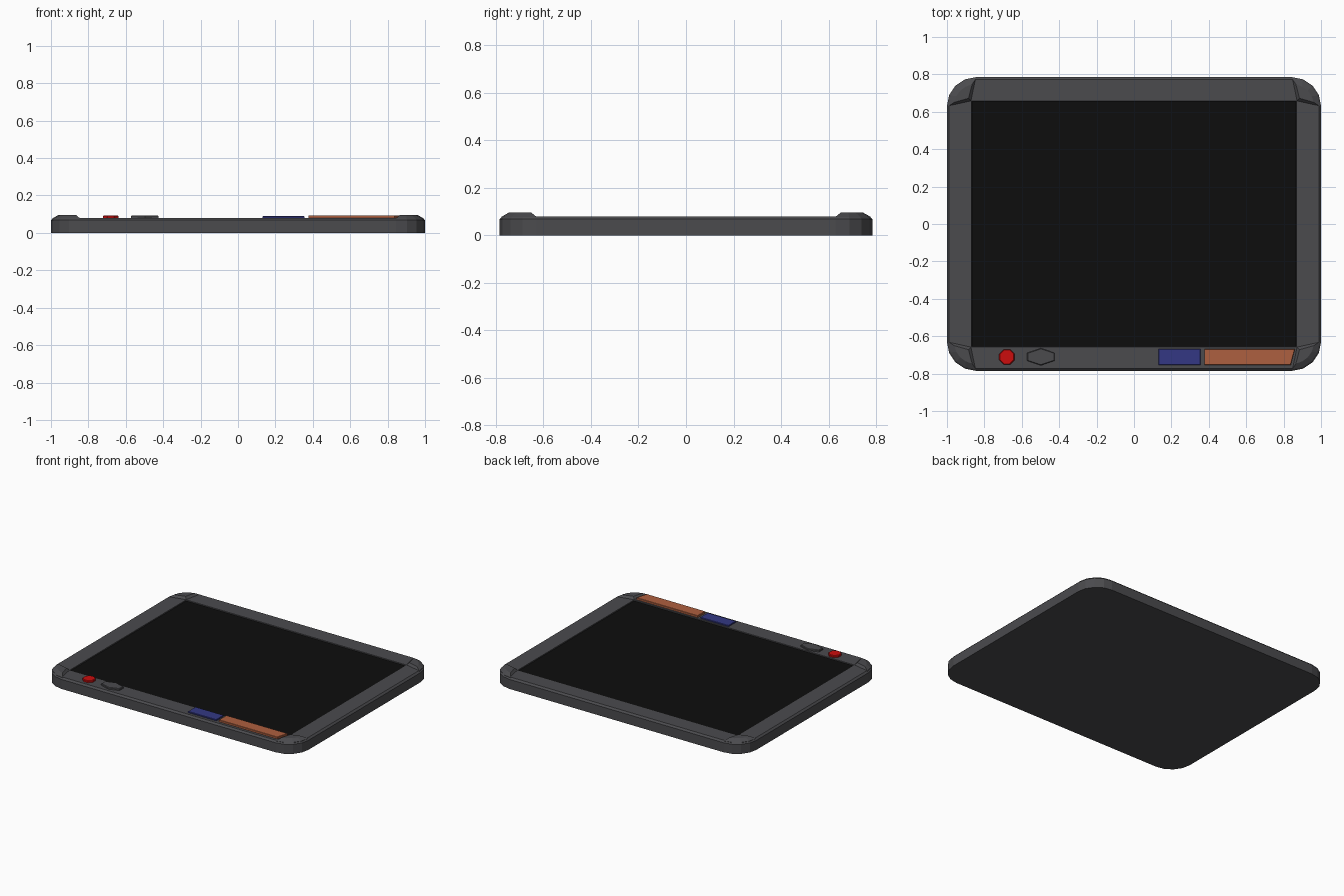
import bpy, bmesh, math

if "Cube" in bpy.data.objects:
    bpy.data.objects.remove(bpy.data.objects["Cube"])


def material(name, r, g, b):
    m = bpy.data.materials.new(name)
    m.diffuse_color = (r, g, b, 1)
    m.use_nodes = True
    m.node_tree.nodes["Principled BSDF"].inputs["Base Color"].default_value = m.diffuse_color
    return m


GREY = material("casing grey", 0.07, 0.07, 0.076)
BLACK = material("screen black", 0.004, 0.004, 0.004)
RED = material("button red", 0.6, 0.004, 0.004)
ORANGE = material("plate orange", 0.42, 0.115, 0.05)
BLUE = material("plate blue", 0.033, 0.039, 0.23)


def loft(name, rings, mat):
    """Skin a stack of equal-length (points, z) rings, capped at both ends."""
    bm = bmesh.new()
    loops = [[bm.verts.new((x, y, z)) for x, y in pts] for pts, z in rings]
    n = len(loops[0])
    for a, b in zip(loops, loops[1:]):
        for i in range(n):
            j = (i + 1) % n
            bm.faces.new((a[i], a[j], b[j], b[i]))
    bm.faces.new(loops[0][::-1])
    bm.faces.new(loops[-1])
    bmesh.ops.remove_doubles(bm, verts=bm.verts, dist=1e-5)
    bmesh.ops.recalc_face_normals(bm, faces=bm.faces)
    me = bpy.data.meshes.new(name)
    bm.to_mesh(me)
    bm.free()
    me.materials.append(mat)
    ob = bpy.data.objects.new(name, me)
    bpy.context.collection.objects.link(ob)
    return ob


def arc(cx, cy, r, a0, a1, n=4):
    angles = [math.radians(a0 + (a1 - a0) * i / n) for i in range(n + 1)]
    return [(cx + r * math.cos(a), cy + r * math.sin(a)) for a in angles]


def rounded(hx, hy, r):
    pts = []
    for k, (sx, sy) in enumerate([(1, 1), (-1, 1), (-1, -1), (1, -1)]):
        pts += arc(sx * (hx - r), sy * (hy - r), r, 90 * k, 90 * k + 90)
    return pts


def inset(pts, d):
    """Shrink a convex outline toward its centre by d on each axis."""
    xs, ys = [p[0] for p in pts], [p[1] for p in pts]
    cx, cy = (min(xs) + max(xs)) / 2, (min(ys) + max(ys)) / 2
    fx = 1 - 2 * d / (max(xs) - min(xs))
    fy = 1 - 2 * d / (max(ys) - min(ys))
    return [(cx + (x - cx) * fx, cy + (y - cy) * fy) for x, y in pts]


def raised(name, pts, top, mat, edge=0.004):
    loft(name, [(pts, 0.075), (pts, top - edge), (inset(pts, edge), top)], mat)


# Casing: rounded tray with chamfered rim and a shallow screen recess
loft("casing", [
    (rounded(1.0, 0.785, 0.155), 0.0),
    (rounded(1.0, 0.785, 0.155), 0.068),
    (rounded(0.988, 0.773, 0.143), 0.08),
    (rounded(0.87, 0.657, 0.0), 0.08),
    (rounded(0.867, 0.654, 0.0), 0.068),
], GREY)

# Screen panel
screen = [(-0.867, -0.654), (0.867, -0.654), (0.867, 0.654), (-0.867, 0.654)]
loft("screen", [(screen, 0.067), (screen, 0.075)], BLACK)

# Raised corner guards
base = [(0.87, 0.657)] + arc(0.845, 0.63, 0.147, 0, 90)
crown = [(0.885, 0.672)] + arc(0.845, 0.63, 0.118, 10, 80)
for sx, xn in ((-1, "left"), (1, "right")):
    for sy, yn in ((-1, "front"), (1, "back")):
        flip = lambda pts: [(sx * x, sy * y) for x, y in pts]
        loft(f"corner_guard_{yn}_{xn}",
             [(flip(base), 0.072), (flip(base), 0.078), (flip(crown), 0.095)], GREY)

# Buttons
raised("power_button", arc(-0.68, -0.711, 0.044, 22.5, 337.5, 7), 0.094, RED)
raised("hexagon_button",
       [(-0.498, -0.756), (-0.425, -0.731), (-0.425, -0.689),
        (-0.498, -0.664), (-0.571, -0.689), (-0.571, -0.731)], 0.093, GREY)

# Coloured plates on the front bezel
raised("blue_plate", [(0.132, -0.753), (0.355, -0.753), (0.355, -0.668), (0.132, -0.668)],
       0.089, BLUE, 0.002)
raised("orange_plate", [(0.376, -0.753), (0.838, -0.753), (0.86, -0.668), (0.376, -0.668)],
       0.094, ORANGE, 0.002)
